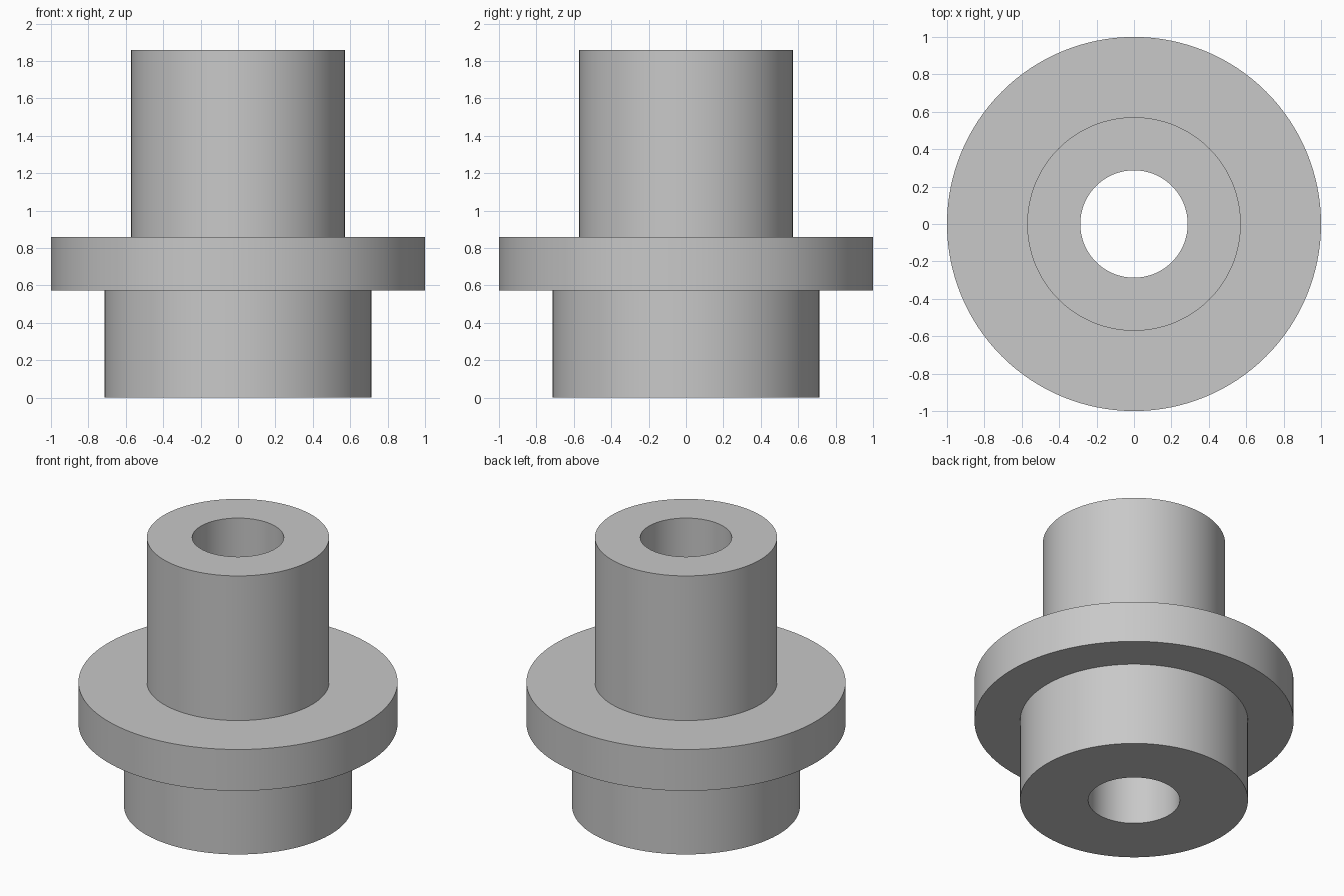
import bpy
import bmesh
import math

cube = bpy.data.objects.get("Cube")
if cube:
    bpy.data.objects.remove(cube, do_unlink=True)

SEGMENTS = 128
BORE = 0.287

# Closed half-section (radius, height): lower hub, flange, upper sleeve, through bore
profile = [
    (BORE, 0), (0.714, 0), (0.714, 0.573),
    (1.0, 0.573), (1.0, 0.859),
    (0.571, 0.859), (0.571, 1.859), (BORE, 1.859),
]

# Plain grey metal
grey = bpy.data.materials.new("plain_grey")
grey.use_nodes = True
colour = (0.58, 0.58, 0.58, 1)
grey.diffuse_color = colour
grey.node_tree.nodes["Principled BSDF"].inputs["Base Color"].default_value = colour

# Turn the section around the vertical axis
bm = bmesh.new()
rings = []
for radius, height in profile:
    ring = []
    for i in range(SEGMENTS):
        a = math.tau * i / SEGMENTS
        ring.append(bm.verts.new((radius * math.cos(a), radius * math.sin(a), height)))
    rings.append(ring)
for lower, upper in zip(rings, rings[1:] + rings[:1]):
    for i in range(SEGMENTS):
        j = (i + 1) % SEGMENTS
        bm.faces.new((lower[i], lower[j], upper[j], upper[i]))
bmesh.ops.recalc_face_normals(bm, faces=bm.faces)

mesh = bpy.data.meshes.new("flanged_bushing")
bm.to_mesh(mesh)
bm.free()
mesh.materials.append(grey)
bushing = bpy.data.objects.new("flanged_bushing", mesh)
bpy.context.collection.objects.link(bushing)

# Smooth round walls, crisp rims
bpy.ops.object.select_all(action="DESELECT")
bushing.select_set(True)
bpy.context.view_layer.objects.active = bushing
bpy.ops.object.shade_smooth_by_angle(angle=math.radians(30))
